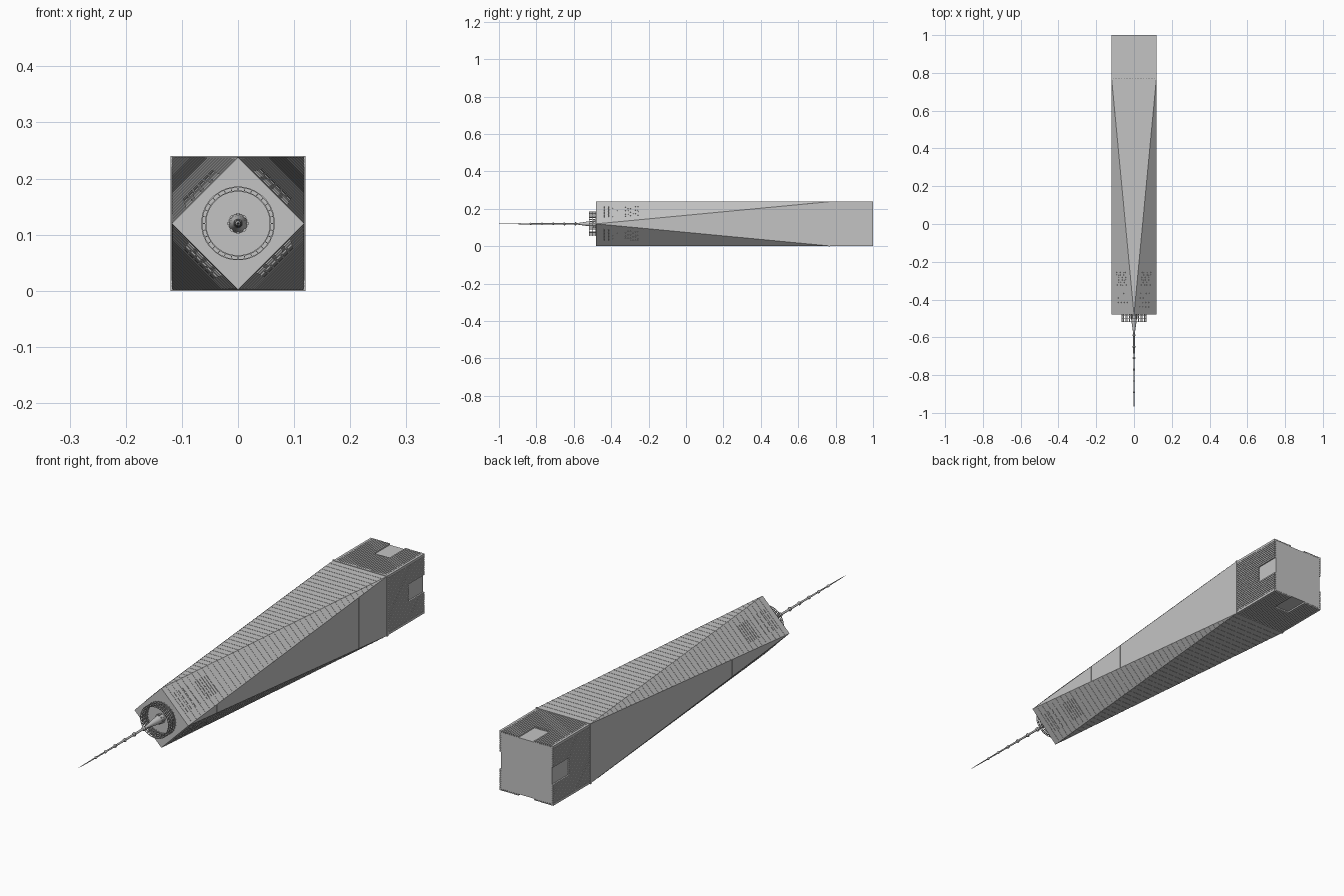
import bpy, bmesh, math
from mathutils import Matrix, Vector

cube = bpy.data.objects.get("Cube")
if cube:
    bpy.data.objects.remove(cube)

HALF = 0.118                 # half width of the tower
Y_BASE, Y_FOOT, Y_ROOF = 1.0, 0.765, -0.48
AXIS = Vector((0, 0, 0.12))  # the tower lies along y at this height

grey = bpy.data.materials.new("light_grey")
grey.use_nodes = True
colour = (0.55, 0.55, 0.55, 1)
grey.diffuse_color = colour
grey.node_tree.nodes["Principled BSDF"].inputs["Base Color"].default_value = colour


def finish(bm, name, smooth=False):
    bmesh.ops.recalc_face_normals(bm, faces=bm.faces)
    mesh = bpy.data.meshes.new(name)
    bm.to_mesh(mesh)
    bm.free()
    mesh.materials.append(grey)
    ob = bpy.data.objects.new(name, mesh)
    ob.location = AXIS
    bpy.context.collection.objects.link(ob)
    if smooth:
        bpy.ops.object.select_all(action="DESELECT")
        ob.select_set(True)
        bpy.context.view_layer.objects.active = ob
        bpy.ops.object.shade_smooth_by_angle(angle=math.radians(35))
    return ob


def box(bm, low, high, turn=Matrix()):
    low, high = Vector(low), Vector(high)
    size = Matrix.Diagonal((*(high - low), 1))
    place = Matrix.Translation((low + high) / 2)
    bmesh.ops.create_cube(bm, size=1, matrix=turn @ place @ size)


def around(angle):
    return Matrix.Rotation(angle, 4, "Y")


def patch(bm, tri, t0, t1, s0, s1, height):
    """Thin plate on a triangle: t runs from the apex, s runs across."""
    apex, q, r = tri
    out = (q - apex).cross(r - apex).normalized()
    if out.dot((q + r) / 2 * Vector((1, 0, 1))) < 0:
        out = -out
    flat = [apex + ((q - apex) * (1 - s) + (r - apex) * s) * t
            for t, s in ((t0, s0), (t0, s1), (t1, s1), (t1, s0))]
    low = [bm.verts.new(p - out * 0.001) for p in flat]
    top = [bm.verts.new(p + out * height) for p in flat]
    bm.faces.new(low)
    bm.faces.new(top)
    for i in range(4):
        j = (i + 1) % 4
        bm.faces.new((low[i], low[j], top[j], top[i]))


def lathe(name, profile, sides):
    """Closed solid turned about the tower axis from (y, radius) pairs."""
    bm = bmesh.new()
    rings = []
    for y, radius in profile:
        rings.append([bm.verts.new(around(math.tau * i / sides) @ Vector((radius, y, 0)))
                      for i in range(sides)])
    for a, b in zip(rings, rings[1:]):
        for i in range(sides):
            j = (i + 1) % sides
            bm.faces.new((a[i], a[j], b[j], b[i]))
    bm.faces.new(rings[0])
    bm.faces.new(rings[-1])
    return finish(bm, name, True)


quarters = [around(math.pi / 2 * k) for k in range(4)]

# Square base core, cornice and corner posts
bm = bmesh.new()
core = HALF - 0.006
box(bm, (-core, Y_FOOT, -core), (core, Y_BASE, core))
finish(bm, "base_core")

bm = bmesh.new()
rim = HALF + 0.002
box(bm, (-rim, Y_FOOT - 0.003, -rim), (rim, Y_FOOT + 0.005, rim))
finish(bm, "base_cornice")

bm = bmesh.new()
for turn in quarters:
    box(bm, (core - 0.004, Y_FOOT, core - 0.004), (HALF, Y_BASE, HALF), turn)
finish(bm, "base_corner_posts")

# Close upright fins on each base wall, cut short above the entrances
bm = bmesh.new()
count = 26
step = 2 * (core - 0.004) / count
for turn in quarters:
    for i in range(count):
        x = -core + 0.004 + step * (i + 0.5)
        end = 0.9 if abs(x) < 0.036 else Y_BASE
        box(bm, (x - step * 0.36, Y_FOOT, core - 0.002), (x + step * 0.36, end, HALF), turn)
finish(bm, "base_fins")

# Shaft: square foot twisting into a diamond roof through eight triangles
foot = Vector((HALF, Y_FOOT, HALF))
peak = Vector((0, Y_ROOF, HALF))
bm = bmesh.new()
feet = [bm.verts.new(turn @ foot) for turn in quarters]
peaks = [bm.verts.new(turn @ peak) for turn in quarters]
for k in range(4):
    n = (k + 1) % 4
    bm.faces.new((feet[k - 1], feet[k], peaks[k]))
    bm.faces.new((feet[k], peaks[n], peaks[k]))
bm.faces.new(feet)
bm.faces.new(peaks)
finish(bm, "shaft")

# Floor bands and windows on the triangles
bands = bmesh.new()
windows = bmesh.new()
length = Y_FOOT - Y_ROOF
for k, turn in enumerate(quarters):
    wide = [turn @ p for p in (peak, foot * Vector((-1, 1, 1)), foot)]
    narrow = [turn @ p for p in (foot, peak, around(math.pi / 2) @ peak)]
    floors = 44 if k % 2 == 0 else 7
    for i in range(1, floors):
        patch(bands, wide, i / floors, i / floors + 0.003, 0, 1, 0.0008)
    for i in range(2, 44):
        patch(bands, narrow, i / 44, i / 44 + 0.003, 0.02, 0.98, 0.0008)
    for start, rows, columns, gap in ((-0.255, 6, 6, 0.013), (-0.365, 4, 4, 0.024)):
        for row in range(rows):
            t = (Y_FOOT - start + row * gap) / length
            for c in range(columns):
                s = 0.22 + 0.56 * c / columns
                patch(windows, narrow, t, t + 0.004, s, s + 0.4 / columns, 0.002)
finish(bands, "floor_bands")
finish(windows, "window_louvres")

# Open lattice ring on the roof
bm = bmesh.new()
sides = 32
for i in range(sides):
    turn = around(math.tau * i / sides)
    for radius in (0.0575, 0.0645):
        box(bm, (radius - 0.0008, -0.518, -0.0008), (radius + 0.0008, Y_ROOF, 0.0008), turn)
        half = radius * math.tan(math.pi / sides) + 0.0003
        for y in (-0.486, -0.502, -0.518):
            box(bm, (radius - 0.001, y - 0.0012, -half), (radius + 0.001, y + 0.0012, half), turn)
    box(bm, (0.0575, -0.519, -0.0007), (0.0645, -0.5175, 0.0007), turn)
finish(bm, "roof_lattice_ring")

# Spire: flared foot, slim mast with collars, pointed tip
lathe("spire_foot", [(Y_ROOF, 0.017), (-0.52, 0.013), (-0.575, 0.005), (-0.59, 0.004)], 16)
lathe("spire_mast", [(-0.58, 0.0045), (-0.72, 0.0038), (-0.85, 0.0028), (-0.95, 0.0018),
                     (-1.0, 0.0004)], 12)
for i in range(6):
    y, r = -0.59 - 0.06 * i, 0.0085 - 0.0007 * i
    lathe("spire_collar", [(y + 0.006, r * 0.5), (y + 0.002, r), (y - 0.002, r),
                           (y - 0.006, r * 0.5)], 12)

# Small buttress blades round the spire foot
bm = bmesh.new()
for i in range(8):
    box(bm, (0.01, -0.498, -0.003), (0.0185, Y_ROOF, 0.003), around(math.tau * i / 8))
finish(bm, "spire_buttresses")
